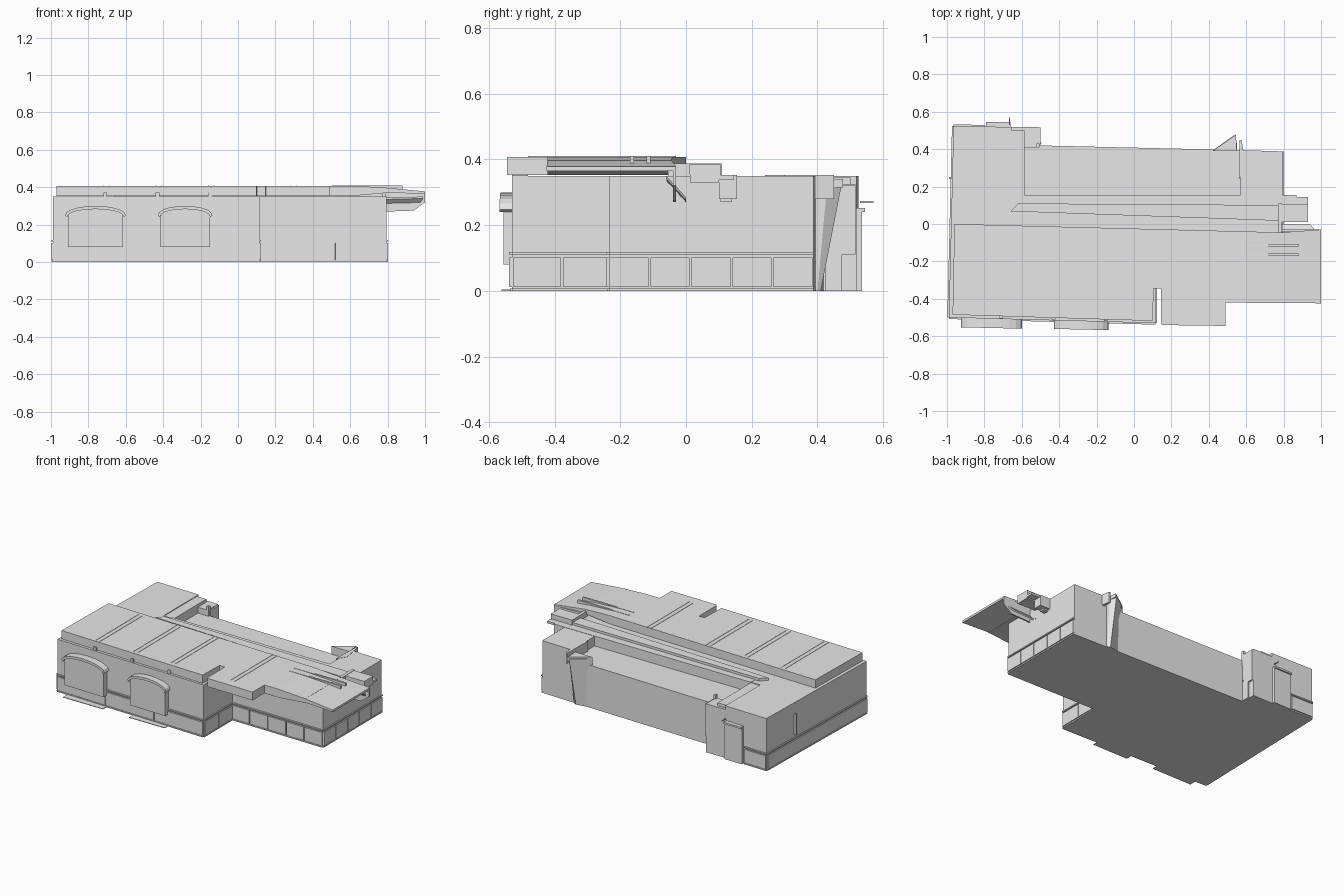
import bpy, bmesh, math
from mathutils import Vector

if "Cube" in bpy.data.objects:
    bpy.data.objects.remove(bpy.data.objects["Cube"])

grey = bpy.data.materials.new("plain grey")
grey.diffuse_color = (0.8, 0.8, 0.8, 1)
grey.use_nodes = True
grey.node_tree.nodes["Principled BSDF"].inputs["Base Color"].default_value = grey.diffuse_color


def finish(name, bm):
    bmesh.ops.recalc_face_normals(bm, faces=bm.faces)
    me = bpy.data.meshes.new(name)
    bm.to_mesh(me)
    bm.free()
    me.materials.append(grey)
    ob = bpy.data.objects.new(name, me)
    bpy.context.collection.objects.link(ob)
    return ob


def loft(name, a, b):
    """Solid between two matching outlines of 3D points."""
    bm = bmesh.new()
    va = [bm.verts.new(p) for p in a]
    vb = [bm.verts.new(p) for p in b]
    bm.faces.new(va)
    bm.faces.new(vb)
    for i in range(len(a)):
        j = (i + 1) % len(a)
        bm.faces.new((va[i], va[j], vb[j], vb[i]))
    return finish(name, bm)


def prism(name, pts, z0, z1):
    return loft(name, [(x, y, z0) for x, y in pts], [(x, y, z1) for x, y in pts])


def box(name, x0, x1, y0, y1, z0, z1):
    return prism(name, [(x0, y0), (x1, y0), (x1, y1), (x0, y1)], z0, z1)


def strip(name, p, q, z0, z1, out):
    """Thin slab along a wall line, standing out to the right of p->q."""
    p, q = Vector(p), Vector(q)
    d = (q - p).normalized()
    n = Vector((d.y, -d.x)) * out
    m = Vector((d.y, -d.x)) * -0.004
    return prism(name, [p + m, q + m, q + n, p + n], z0, z1)


# Main walls, with a lower roof at the back between the two wings
prism("main_walls", [(-.99, -.5), (.115, -.53), (.115, -.225), (.795, -.235), (.795, .388),
                     (.57, .395), (.57, .15), (-.655, .15), (-.655, .518), (-.965, .525)], 0, .35)
prism("back_rooms", [(-.656, .149), (.571, .149), (.571, .395), (-.51, .42), (-.51, .415),
                     (-.656, .415)], 0, .285)
box("rear_wing", -.656, -.51, .41, .518, 0, .325)

# Plinth panels and ledge around the outer walls
runs = [((-.99, -.5), (.115, -.53), 3), ((.115, -.53), (.115, -.225), 2),
        ((.115, -.225), (.795, -.235), 5), ((.795, -.235), (.795, .388), 5),
        ((-.80, .521), (-.965, .525), 1), ((-.965, .525), (-.99, -.5), 1)]
for p, q, n in runs:
    a, b = Vector(p), Vector(q)
    gap = (b - a).normalized() * .003
    for i in range(n):
        strip("plinth_panel", a.lerp(b, i / n) + gap, a.lerp(b, (i + 1) / n) - gap, .012, .102, .008)
    strip("plinth_ledge", p, q, .11, .118, .008)
    strip("ground_skirt", p, q, 0, .008, .006)

# Front roof slab, notched and falling away on the right
prism("roof_slab", [(-.97, -.485), (.1, -.518), (.105, -.345), (.145, -.345), (.145, -.53),
                    (.15, -.54), (.49, -.545), (.49, -.42), (.6, -.421), (.6, -.04),
                    (-.96, 0)], .352, .408)
loft("roof_slope", [(.599, -.421, .352), (.795, -.422, .37), (.795, -.045, .37), (.599, -.04, .352)],
     [(.599, -.421, .408), (.795, -.422, .398), (.795, -.045, .398), (.599, -.04, .408)])
loft("roof_overhang", [(.785, -.422, .372), (1, -.424, .364), (1, -.03, .364), (.785, -.045, .372)],
     [(.785, -.422, .398), (1, -.424, .378), (1, -.03, .378), (.785, -.045, .398)])

# Roof seams, edge brackets and long rails
for x in (-.72, -.44, -.16, .28):
    for dx in (0, .03):
        box("roof_seam", x + dx, x + dx + .004, -.48, -.03, .405, .41)
    box("edge_bracket", x, x + .02, -.522 - x * .025, -.48, .35, .372)
for y in (-.17, -.12):
    box("roof_rail", .5, .88, y, y + .012, .385, .41)

# Raised gutter band behind the slab and its return on the left
prism("gutter_band", [(-.66, .068), (.93, .012), (.93, .1), (-.62, .11)], .33, .368)
prism("gutter_return", [(-.655, .07), (-.585, .07), (-.585, .5), (-.655, .5)], .28, .345)
box("back_roof_step", -.59, .87, .1, .155, .28, .352)
box("gutter_end_cap", .78, .93, .01, .105, .352, .385)
box("gutter_plate", .78, .93, .1, .145, .338, .352)
box("roof_cross_rail", .77, .79, -.055, .11, .35, .387)

# Bracket below the overhang on the right
side = [(.79, .27), (.94, .275), (1, .32), (1, .37), (.79, .376)]
loft("overhang_bracket", [(x, -.04, z) for x, z in side], [(x, -.03, z) for x, z in side])
loft("bracket_soffit", [(.79, -.06, .335), (.99, -.06, .34), (.94, 0, .275), (.79, 0, .27)],
     [(.79, -.06, .345), (.99, -.06, .35), (.94, 0, .285), (.79, 0, .28)])
box("wall_box", .785, .83, .105, .14, .27, .32)
box("wall_slot", .785, .798, .02, .027, .27, .29)


# Blind arched windows with curved hoods
def arc(cx, half, z, rise, n=10):
    return [(cx - half * math.cos(math.pi * i / n),
             z + rise * math.sin(math.pi * i / n) ** .9) for i in range(n + 1)]


for cx, half, y in ((-.762, .148, -.514), (-.283, .132, -.522)):
    face = [(cx + half, .08), (cx - half, .08)] + arc(cx, half, .245, .04)
    loft("arch_panel", [(x, y + .03 - .022 * (x - cx), z) for x, z in face],
         [(x, y - .031 - .022 * (x - cx), z) for x, z in face])
    lo, hi = arc(cx, half + .003, .24, .043), arc(cx, half + .014, .248, .052)
    hood = lo + hi[::-1]
    bm = bmesh.new()
    v = [[bm.verts.new((x, yy - .022 * (x - cx), z)) for x, z in hood] for yy in (y + .03, y - .042)]
    m, n = len(lo), len(hood)
    for ring in v:
        for i in range(m - 1):
            bm.faces.new((ring[i], ring[i + 1], ring[n - 2 - i], ring[n - 1 - i]))
    for i in range(n):
        j = (i + 1) % n
        bm.faces.new((v[0][i], v[0][j], v[1][j], v[1][i]))
    finish("arch_hood", bm)
    box("ground_plate", cx - half, cx + half, y - .04, y + .02, 0, .004)

# Back left wing: rear door, side door and lintels
box("rear_door", -.79, -.66, .515, .535, 0, .24)
box("rear_door_lintel", -.79, -.66, .515, .545, .24, .252)
box("rear_lamp_arm", -.668, -.662, .53, .57, .268, .273)
box("side_door", -.515, -.5, .425, .475, 0, .25)
box("side_door_lintel", -.515, -.5, .42, .515, .25, .32)
box("side_post", -.515, -.5, .475, .515, .11, .25)
box("corner_post", -.52, -.505, .41, .43, 0, .35)
box("side_door_handle", -.501, -.495, .43, .436, .13, .14)
box("left_wall_slot", -.99, -.975, .24, .25, .14, .28)

# Flared screen on the back wall
prism("screen_cap", [(.42, .39), (.545, .478), (.55, .39)], .315, .34)
loft("screen_panel", [(.43, .392, 0), (.55, .392, 0), (.55, .40, 0), (.53, .41, 0)],
     [(.42, .392, .33), (.55, .392, .33), (.55, .43, .33), (.535, .475, .33)])
prism("screen_fin", [(.56, .24), (.6, .3), (.575, .45), (.565, .45)], .28, .352)
